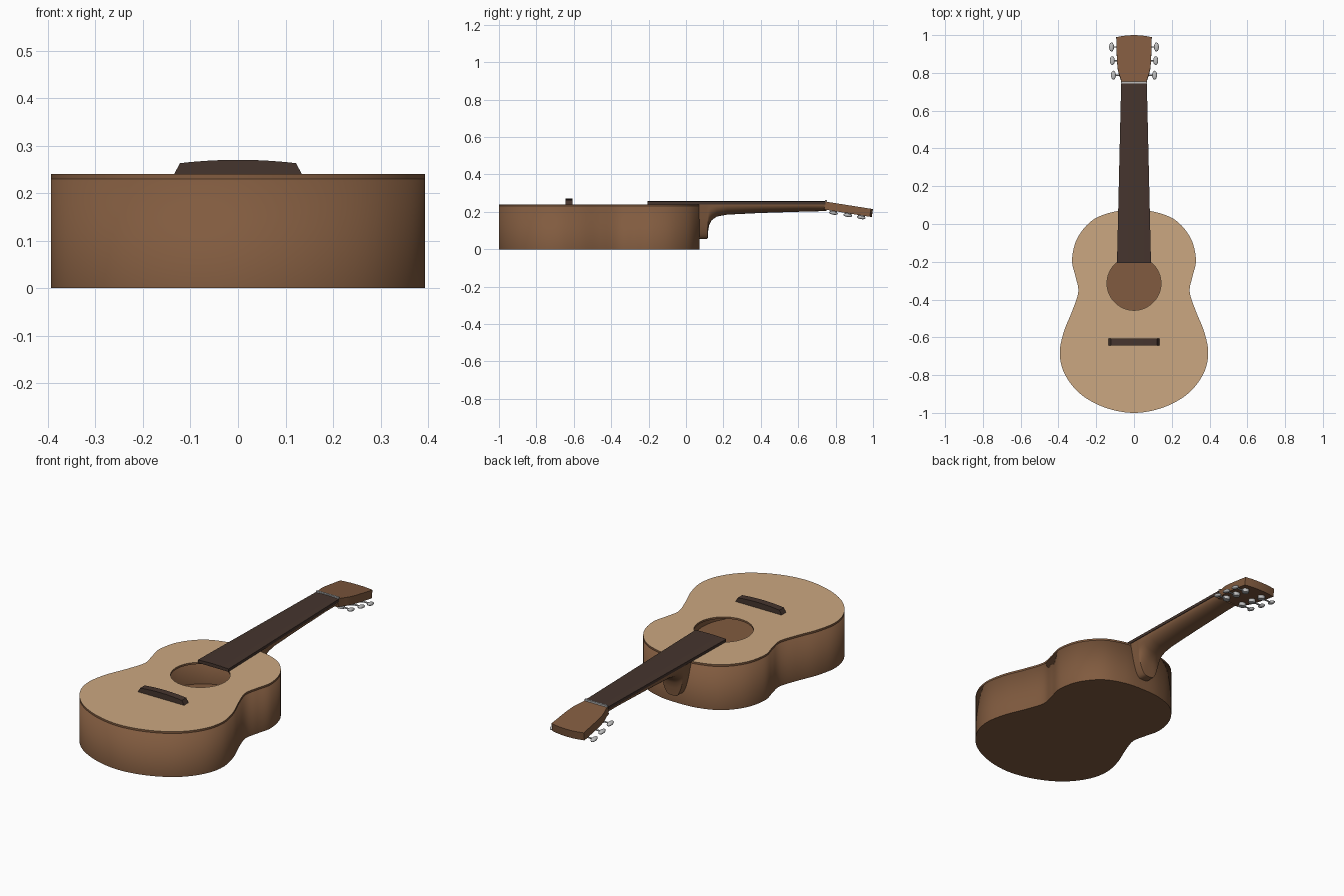
import bpy, bmesh, math
from mathutils import Matrix, Vector

if "Cube" in bpy.data.objects:
    bpy.data.objects.remove(bpy.data.objects["Cube"])


def material(name, rgb):
    m = bpy.data.materials.new(name)
    m.diffuse_color = (*rgb, 1)
    m.use_nodes = True
    m.node_tree.nodes["Principled BSDF"].inputs["Base Color"].default_value = m.diffuse_color
    return m


WOOD = material("brown_wood", (0.22, 0.105, 0.05))
SPRUCE = material("pale_wood", (0.60, 0.39, 0.22))
DARK = material("dark_wood", (0.06, 0.035, 0.027))
METAL = material("metal", (0.5, 0.5, 0.5))


def finish(ob, mat, angle=35):
    ob.data.materials.append(mat)
    bpy.ops.object.select_all(action='DESELECT')
    ob.select_set(True)
    bpy.context.view_layer.objects.active = ob
    bpy.ops.object.shade_smooth_by_angle(angle=math.radians(angle))
    return ob


def from_bmesh(name, bm, mat, matrix=Matrix()):
    me = bpy.data.meshes.new(name)
    bm.transform(matrix)
    bm.to_mesh(me)
    bm.free()
    ob = bpy.data.objects.new(name, me)
    bpy.context.collection.objects.link(ob)
    return finish(ob, mat)


def loft(name, rings, mat, matrix=Matrix()):
    """Skin a list of equal-length closed rings and cap both ends."""
    bm = bmesh.new()
    rows = [[bm.verts.new(p) for p in r] for r in rings]
    n = len(rows[0])
    for a, b in zip(rows, rows[1:]):
        for i in range(n):
            j = (i + 1) % n
            bm.faces.new((a[i], a[j], b[j], b[i]))
    bm.faces.new(rows[0])
    bm.faces.new(rows[-1])
    bmesh.ops.recalc_face_normals(bm, faces=bm.faces)
    return from_bmesh(name, bm, mat, matrix)


def smooth_closed(pts, steps):
    """Catmull-Rom curve through a closed list of 2D points."""
    out, n = [], len(pts)
    for i in range(n):
        a, b, c, d = (Vector(pts[(i + k) % n]) for k in (-1, 0, 1, 2))
        for s in range(steps):
            t = s / steps
            out.append(0.5 * (2 * b + (c - a) * t + (2 * a - 5 * b + 4 * c - d) * t * t
                              + (3 * b - a - 3 * c + d) * t ** 3))
    return out


# Body outline: right half mirrored to the left
half = [(0, -1), (0.15, -0.973), (0.28, -0.903), (0.364, -0.80), (0.393, -0.69),
        (0.373, -0.575), (0.327, -0.46), (0.295, -0.36), (0.309, -0.28),
        (0.328, -0.19), (0.30, -0.075), (0.22, 0.02), (0.11, 0.064), (0, 0.073)]
outline = smooth_closed(half + [(-x, y) for x, y in half[-2:0:-1]], 6)

# Hollow back and sides
bm = bmesh.new()
low = [bm.verts.new((p.x, p.y, 0)) for p in outline]
top = [bm.verts.new((p.x, p.y, 0.23)) for p in outline]
for i in range(len(low)):
    j = (i + 1) % len(low)
    bm.faces.new((low[i], low[j], top[j], top[i]))
bm.faces.new(low[::-1])
body = from_bmesh("body_back_and_sides", bm, WOOD)
shell = body.modifiers.new("wall", 'SOLIDIFY')
shell.thickness = 0.012
shell.use_even_offset = True

# Soundboard with round sound hole; pale only on its upper face
hole = [Vector((0.143 * math.cos(a), -0.314 + 0.143 * math.sin(a)))
        for a in (math.tau * i / 64 for i in range(64))]
cu = bpy.data.curves.new("soundboard", 'CURVE')
cu.dimensions = '2D'
cu.fill_mode = 'BOTH'
cu.extrude = 0.005
for loop in (outline, hole):
    sp = cu.splines.new('POLY')
    sp.points.add(len(loop) - 1)
    for pt, p in zip(sp.points, loop):
        pt.co = (p.x, p.y, 0, 1)
    sp.use_cyclic_u = True
board = bpy.data.objects.new("soundboard", cu)
board.location.z = 0.235
bpy.context.collection.objects.link(board)
bpy.context.view_layer.objects.active = board
board.select_set(True)
bpy.ops.object.convert(target='MESH')
board = bpy.context.view_layer.objects.active
board.data.materials.clear()
finish(board, WOOD)
board.data.materials.append(SPRUCE)
for f in board.data.polygons:
    f.material_index = int(abs(f.normal.z) > 0.5 and f.center.z > 0)


def neck_width(y):
    return 0.068 + 0.0232 * (0.745 - y)


# Fretboard, slightly cambered
rings = []
for y in (-0.207, 0.745):
    w = neck_width(y)
    arc = [(w * k / 4, y, 0.257 - 0.003 * (k / 4) ** 2) for k in range(4, -5, -1)]
    rings.append([(-w, y, 0.239), (w, y, 0.239)] + arc)
loft("fretboard", rings, DARK)

# Neck with heel: y, depth, squareness of the half-round section
rings = []
for y, d, p in [(0.06, 0.185, 0.5), (0.110, 0.185, 0.5), (0.116, 0.183, 0.52),
                (0.119, 0.14, 0.6), (0.124, 0.11, 0.7), (0.137, 0.085, 0.8),
                (0.165, 0.065, 0.9), (0.22, 0.055, 1), (0.4, 0.046, 1),
                (0.65, 0.038, 1), (0.75, 0.036, 0.9)]:
    w = neck_width(y) - 0.003
    taper = 0.4 * max(0, d - 0.06) / 0.125
    ring = []
    for i in range(25):
        a = math.pi * i / 24
        s = max(0, math.sin(a)) ** p
        x = math.copysign(abs(math.cos(a)) ** p, math.cos(a)) * w * (1 - taper * s)
        ring.append((x, y, 0.24 - d * s))
    rings.append(ring)
loft("neck", rings, WOOD)

# Nut
loft("nut", [[(-0.066, y, 0.24), (0.066, y, 0.24), (0.066, y, 0.262), (-0.066, y, 0.262)]
             for y in (0.744, 0.754)], METAL)

# Bridge: arched bar with sloping ends
arch = [(0.122 * k / 6, 0.270 - 0.007 * (k / 6) ** 2) for k in range(6, -7, -1)]
profile = [(-0.135, 0.239), (0.135, 0.239)] + arch
loft("bridge", [[(x, y, z) for x, z in profile] for y in (-0.643, -0.606)], DARK)

# Headstock, tilted back
tilt = Matrix.Translation((0, 0.745, 0.255)) @ Matrix.Rotation(math.radians(-9), 4, 'X')
side = [(0.066, 0), (0.069, 0.02), (0.079, 0.05), (0.086, 0.08), (0.090, 0.12),
        (0.092, 0.17), (0.094, 0.247), (0.065, 0.253), (0.033, 0.257)]
shape = side + [(0, 0.258)] + [(-x, y) for x, y in reversed(side)]
loft("headstock", [[(x, y, z) for x, y in shape] for z in (-0.043, 0)], WOOD, tilt)

# Tuners: gear disc, shaft and oval button, three on each side
bm = bmesh.new()
for s in (-1, 1):
    for y, x in ((0.052, 0.109), (0.130, 0.115), (0.203, 0.119)):
        bmesh.ops.create_cone(bm, cap_ends=True, segments=16, radius1=0.018, radius2=0.018,
                              depth=0.018, matrix=Matrix.Translation((s * 0.052, y, -0.051)))
        bmesh.ops.create_cone(bm, cap_ends=True, segments=10, radius1=0.004, radius2=0.004,
                              depth=x - 0.05,
                              matrix=Matrix.Translation((s * (x + 0.05) / 2, y, -0.054))
                              @ Matrix.Rotation(math.pi / 2, 4, 'Y'))
        bmesh.ops.create_uvsphere(bm, u_segments=20, v_segments=12, radius=1,
                                  matrix=Matrix.Translation((s * x, y, -0.054))
                                  @ Matrix.Diagonal((0.013, 0.024, 0.009, 1)))
from_bmesh("tuners", bm, METAL, tilt)
